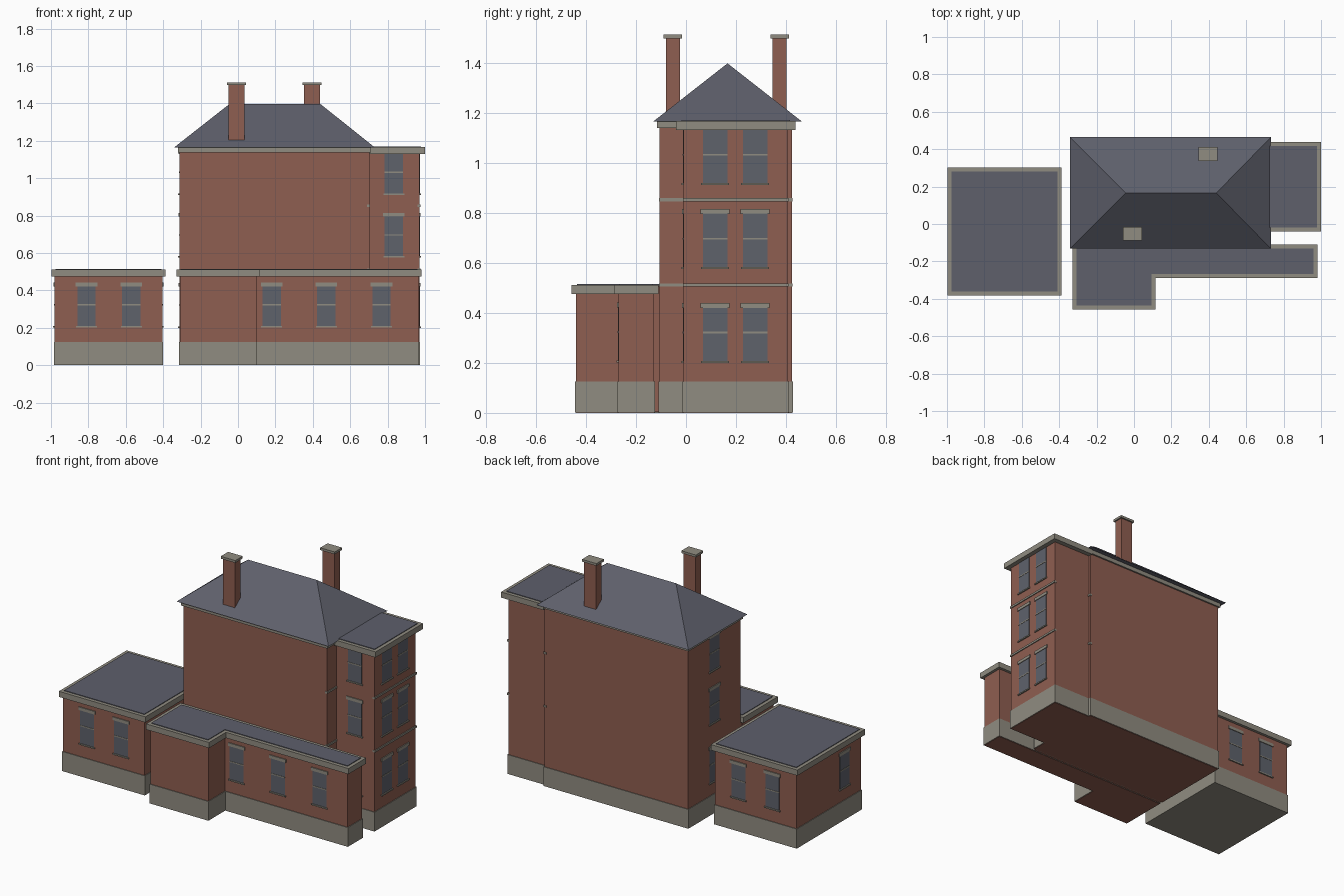
import bpy, bmesh

if "Cube" in bpy.data.objects:
    bpy.data.objects.remove(bpy.data.objects["Cube"])


def material(name, rgb):
    m = bpy.data.materials.new(name)
    m.diffuse_color = (*rgb, 1)
    m.use_nodes = True
    m.node_tree.nodes["Principled BSDF"].inputs["Base Color"].default_value = m.diffuse_color
    return m


BRICK = material("red_brick", (0.275, 0.112, 0.082))
STONE = material("grey_stone", (0.28, 0.262, 0.218))
SLATE = material("blue_slate", (0.112, 0.116, 0.148))
GLASS = material("window_glass", (0.112, 0.122, 0.148))


def finish(name, bm, mat):
    bmesh.ops.recalc_face_normals(bm, faces=bm.faces)
    me = bpy.data.meshes.new(name)
    bm.to_mesh(me)
    bm.free()
    me.materials.append(mat)
    ob = bpy.data.objects.new(name, me)
    bpy.context.collection.objects.link(ob)
    return ob


def prism(name, outline, z0, z1, mat):
    """Vertical extrusion of a plan outline."""
    bm = bmesh.new()
    face = bm.faces.new([bm.verts.new((x, y, z0)) for x, y in outline])
    top = bmesh.ops.extrude_face_region(bm, geom=[face])["geom"]
    for v in top:
        if isinstance(v, bmesh.types.BMVert):
            v.co.z = z1
    return finish(name, bm, mat)


def rect(x0, x1, y0, y1, o=0.0):
    x0, x1, y0, y1 = x0 - o, x1 + o, y0 - o, y1 + o
    return [(x0, y0), (x1, y0), (x1, y1), (x0, y1)]


def box(name, x0, x1, y0, y1, z0, z1, mat):
    return prism(name, rect(x0, x1, y0, y1), z0, z1, mat)


def block(name, plan, top, base_z):
    """Brick walls with a stone plinth; plan(o) is the outline grown by o."""
    prism(name + "_walls", plan(0), 0.002 - base_z, top, BRICK)
    prism(name + "_plinth", plan(0.004), base_z, 0.125, STONE)


def flat_roof(name, plan, z0, z1, grow=0.018):
    prism(name + "_cornice", plan(grow), z0, z1 - 0.004, STONE)
    prism(name + "_flat_roof", plan(grow - 0.022), z1 - 0.01, z1, SLATE)


def window(name, side, wall, centre, z0):
    """Sash window on the wall plane of side 'front', 'back', 'left', 'right'."""
    sign = 1 if side in ("back", "right") else -1

    def plate(part, half, za, zb, out, mat):
        a, b = sorted((wall - sign * 0.004, wall + sign * out))
        c, d = centre - half, centre + half
        span = (c, d, a, b) if side in ("front", "back") else (a, b, c, d)
        box(name + part, *span, za, zb, mat)

    plate("_glass", 0.049, z0, z0 + 0.212, 0.002, GLASS)
    plate("_meeting_rail", 0.049, z0 + 0.11, z0 + 0.117, 0.004, STONE)
    plate("_lintel", 0.058, z0 + 0.212, z0 + 0.232, 0.006, STONE)
    plate("_sill", 0.056, z0 - 0.008, z0, 0.008, STONE)


# Plan outlines, as functions of an outward offset
def annex(o): return rect(-0.98, -0.405, -0.364, 0.284, o)
def main(o): return rect(-0.312, 0.702, -0.105, 0.424, o)
def wing(o): return rect(0.69, 0.97, -0.01, 0.408, o)


def extension(o):
    return [(-0.311 - o, -0.44 - o), (0.098 + o, -0.44 - o), (0.098 + o, -0.27 - o),
            (0.964 + o, -0.27 - o), (0.964 + o, -0.127 + o), (-0.311 - o, -0.127 + o)]


# Detached low annex
block("annex", annex, 0.48, 0.0)
flat_roof("annex", annex, 0.475, 0.515)

# L-shaped single-storey front extension, with a link to the main block
block("extension", extension, 0.48, 0.002)
flat_roof("extension", extension, 0.475, 0.515)
box("extension_link", -0.308, 0.69, -0.13, -0.1, 0.003, 0.508, BRICK)

# Three-storey main block and side wing
block("main", main, 1.145, 0.002)
prism("main_cornice", main(0.01), 1.138, 1.166, STONE)
block("wing", wing, 1.145, 0.002)
flat_roof("wing", lambda o: [(max(x, 0.70), y) for x, y in wing(o)], 1.13, 1.17, 0.03)

# Stone string courses on the right-hand faces
for z in (0.505, 0.845):
    box("main_string_course", 0.69, 0.707, -0.107, 0.426, z, z + 0.013, STONE)
    box("wing_string_course", 0.96, 0.976, -0.012, 0.41, z, z + 0.013, STONE)

# Hipped slate roof: a box whose upper end is drawn in to a ridge
bm = bmesh.new()
eaves = [bm.verts.new((x, y, 1.164)) for x, y in rect(-0.342, 0.732, -0.132, 0.464)]
r0, r1 = (bm.verts.new((x, 0.166, 1.397)) for x in (-0.045, 0.44))
a, b, c, d = eaves
for f in ((a, b, r1, r0), (b, c, r1), (c, d, r0, r1), (d, a, r0), (d, c, b, a)):
    bm.faces.new(f)
finish("hipped_roof", bm, SLATE)

# Chimneys
for x, y in ((-0.008, -0.052), (0.396, 0.374)):
    box("chimney_stack", x - 0.042, x + 0.042, y - 0.028, y + 0.028, 1.17, 1.5, BRICK)
    box("chimney_cap", x - 0.051, x + 0.051, y - 0.037, y + 0.037, 1.497, 1.512, STONE)

# Ground-floor windows of the annex and extension
for x in (-0.81, -0.57):
    window("annex_front_window", "front", -0.364, x, 0.21)
    window("annex_back_window", "back", 0.284, x, 0.21)
window("annex_left_window", "left", -0.98, -0.2, 0.21)
window("annex_right_window", "right", -0.405, -0.2, 0.21)
for x in (0.18, 0.472, 0.767):
    window("extension_window", "front", -0.27, x, 0.21)

# Windows on all three floors of the wing and the main block's left side
for z in (0.21, 0.585, 0.92 - 0.022 + 0.022):
    window("wing_front_window", "front", -0.01, 0.833, z - 0.002)
    for y in (0.116, 0.276):
        window("wing_side_window", "right", 0.97, y, z - 0.002)
    window("main_left_window", "left", -0.312, 0.16, z - 0.002)
